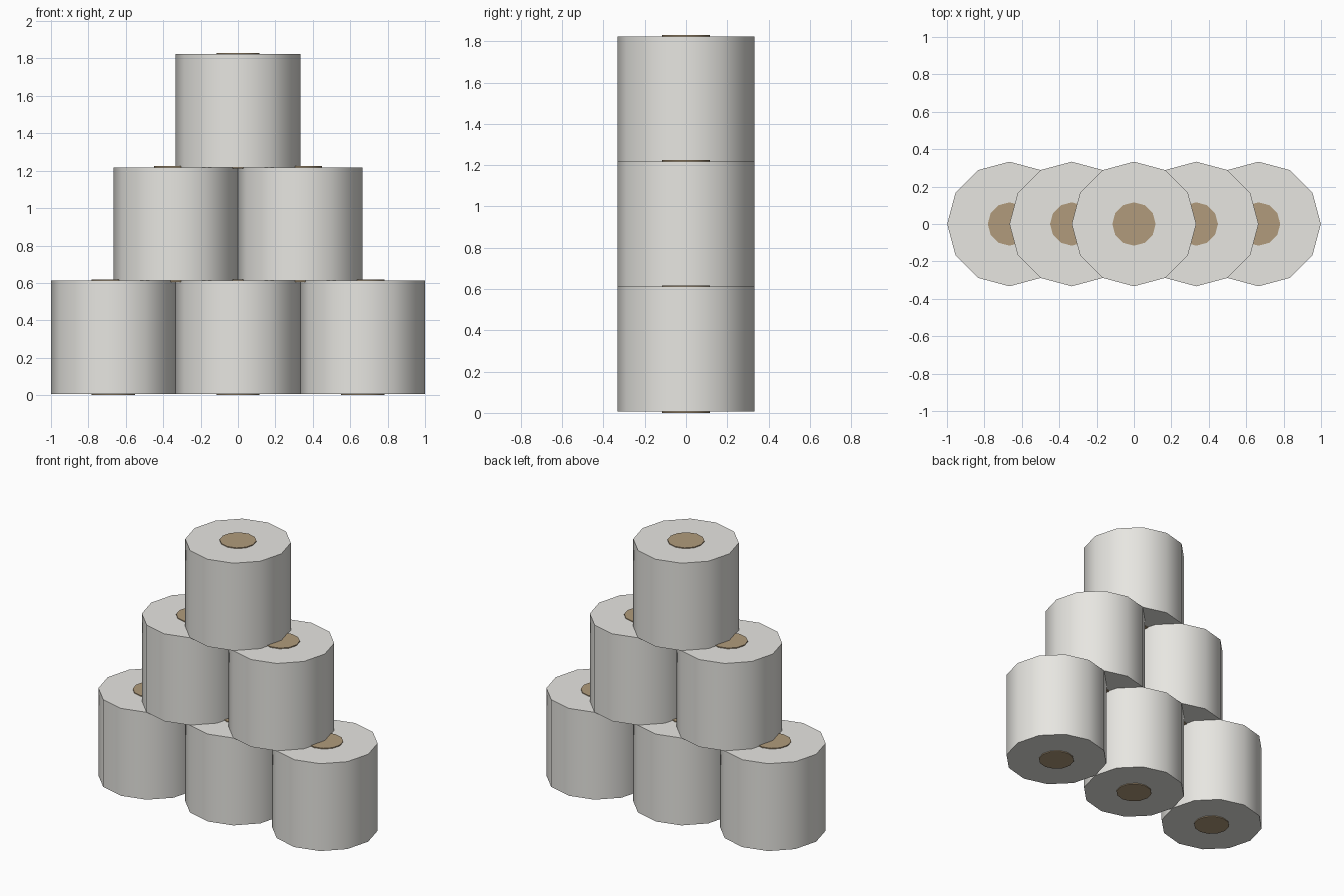
import bpy, math

if "Cube" in bpy.data.objects:
    bpy.data.objects.remove(bpy.data.objects["Cube"])

R, H = 0.333, 0.606         # roll radius and height
CORE_R, LIP = 0.116, 0.006  # cardboard core radius and how far it sticks out


def material(name, rgb):
    m = bpy.data.materials.new(name)
    m.diffuse_color = (*rgb, 1)
    m.use_nodes = True
    m.node_tree.nodes["Principled BSDF"].inputs["Base Color"].default_value = m.diffuse_color
    return m


paper = material("paper_white", (0.87, 0.86, 0.82))
card = material("cardboard_brown", (0.44, 0.33, 0.20))


def cylinder(name, radius, depth, x, z, mat):
    # 12-sided cylinder with a corner on each axis, smooth sides, sharp rims
    bpy.ops.mesh.primitive_cylinder_add(vertices=12, radius=radius, depth=depth,
                                        location=(x, 0, z))
    ob = bpy.context.object
    ob.name = name
    ob.data.materials.append(mat)
    bpy.ops.object.shade_smooth_by_angle(angle=math.radians(40))


# Pyramid of rolls: three, two, one
for row in range(3):
    count = 3 - row
    z = LIP + H * (row + 0.5)
    for i in range(count):
        x = (i - (count - 1) / 2) * 2 * R
        cylinder(f"paper_roll_{row}_{i}", R, H, x, z, paper)
        cylinder(f"cardboard_core_{row}_{i}", CORE_R, H + 2 * LIP, x, z, card)
